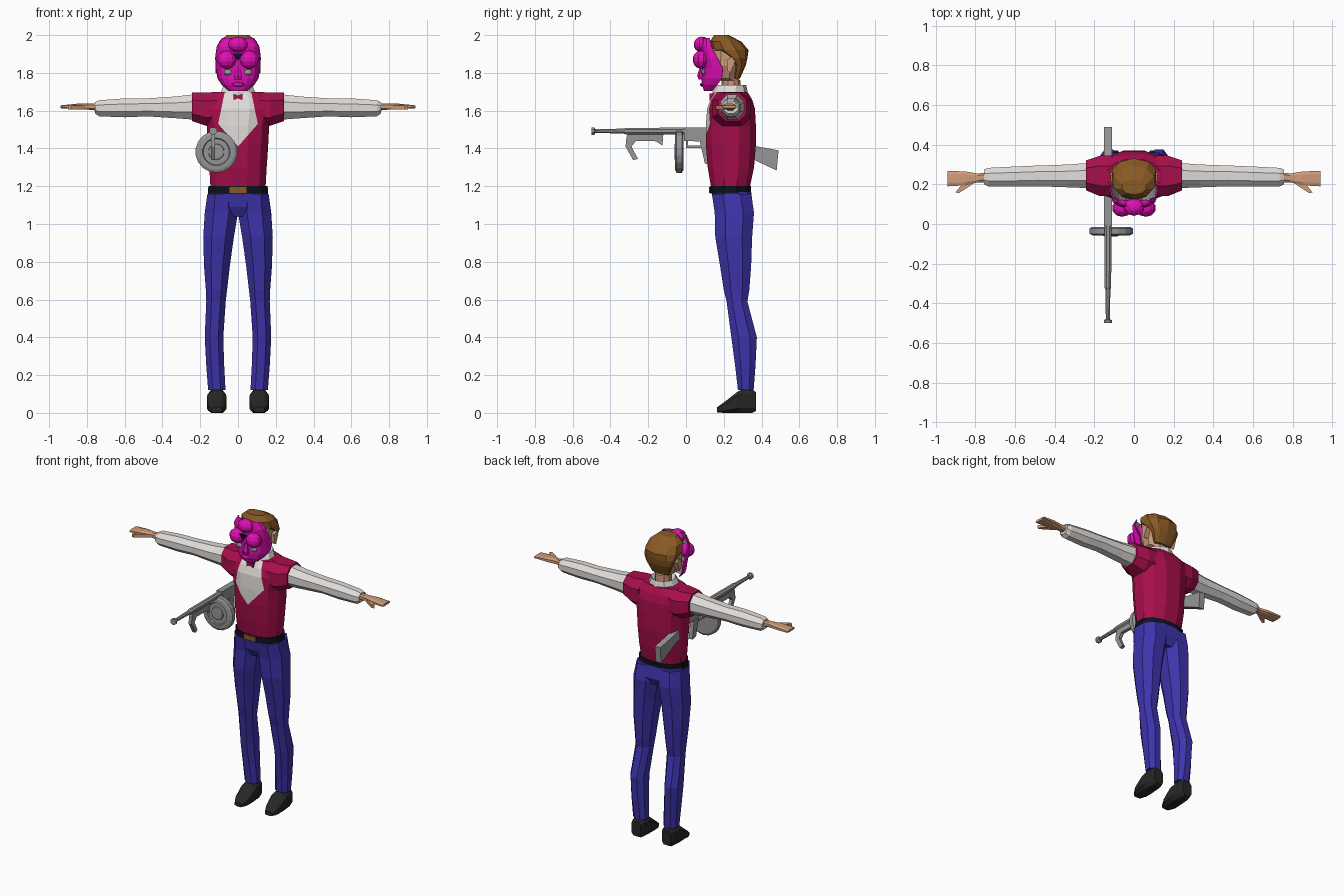
import bpy
import bmesh
import math
from mathutils import Vector

cube = bpy.data.objects.get("Cube")
if cube:
    bpy.data.objects.remove(cube, do_unlink=True)


def paint(name, *rgb):
    """One flat material from display values."""
    colour = [((c / 255 + .055) / 1.055) ** 2.4 for c in rgb] + [1]
    mat = bpy.data.materials.new(name)
    mat.use_nodes = True
    mat.diffuse_color = colour
    shader = next(n for n in mat.node_tree.nodes if n.type == 'BSDF_PRINCIPLED')
    shader.inputs["Base Color"].default_value = colour
    return mat


crimson = paint("crimson vest", 168, 14, 76)
blue = paint("blue trousers", 62, 52, 172)
pink = paint("pink mask", 225, 14, 180)
brown = paint("brown hair", 138, 90, 36)
skin = paint("skin", 208, 156, 122)
white = paint("white shirt", 224, 220, 217)
grey = paint("grey metal", 150, 150, 150)
black = paint("black shoe", 38, 38, 38)
navy = paint("dark belt", 14, 16, 28)
X, Y, Z = range(3)


def finish(name, bm, mats, mirror=False, recalc=True):
    if recalc:
        bmesh.ops.recalc_face_normals(bm, faces=bm.faces)
    mesh = bpy.data.meshes.new(name)
    bm.to_mesh(mesh)
    bm.free()
    for mat in mats:
        mesh.materials.append(mat)
    obj = bpy.data.objects.new(name, mesh)
    bpy.context.collection.objects.link(obj)
    if mirror:
        obj.modifiers.new("Mirror", 'MIRROR')
    return obj


def place(axis, pos, a, b):
    co = [a, b]
    co.insert(axis, pos)
    return Vector(co)


def loft_mesh(axis, rings, sides=8, power=1.0):
    """Skin rings given as (position, a0, a1, b0, b1) bounds."""
    bm = bmesh.new()
    reach = math.cos(math.pi / sides)

    def bend(v):
        return math.copysign(abs(v / reach) ** power, v)

    loops = []
    for pos, a0, a1, b0, b1 in rings:
        loop = []
        for i in range(sides):
            t = math.tau * (i + .5) / sides
            a = (a0 + a1) / 2 + bend(math.cos(t)) * (a1 - a0) / 2
            b = (b0 + b1) / 2 + bend(math.sin(t)) * (b1 - b0) / 2
            loop.append(bm.verts.new(place(axis, pos, a, b)))
        loops.append(loop)
    for low, high in zip(loops, loops[1:]):
        for i in range(sides):
            j = (i + 1) % sides
            bm.faces.new((low[i], low[j], high[j], high[i]))
    bm.faces.new(loops[0])
    bm.faces.new(loops[-1])
    return bm


def loft(name, mat, axis, rings, mirror=False, **shape):
    return finish(name, loft_mesh(axis, rings, **shape), [mat], mirror)


def centred(*rings):
    return [(z, -w, w, y0, y1) for z, w, y0, y1 in rings]


def round_rings(x, z, *rings):
    return [(y, x - r, x + r, z - r, z + r) for y, r in rings]


def plate(name, mat, axis, lo, hi, outline, mirror=False):
    """Extrude a flat outline along an axis."""
    bm = bmesh.new()
    ends = [[bm.verts.new(place(axis, p, a, b)) for a, b in outline] for p in (lo, hi)]
    for end in ends:
        bm.faces.new(end)
    for i in range(len(outline)):
        j = (i + 1) % len(outline)
        bm.faces.new((ends[0][i], ends[0][j], ends[1][j], ends[1][i]))
    return finish(name, bm, [mat], mirror)


def ball(name, mat, centre, radii, mirror=False):
    bm = bmesh.new()
    bmesh.ops.create_uvsphere(bm, u_segments=10, v_segments=7, radius=1)
    for v in bm.verts:
        v.co = Vector(c + r * p for c, r, p in zip(centre, radii, v.co))
    return finish(name, bm, [mat], mirror)


# Vest with the shirt front cut into its faces
bm = loft_mesh(Z, centred(
    (1.18, .145, .135, .335), (1.3, .152, .115, .36), (1.42, .16, .105, .37),
    (1.52, .165, .105, .37), (1.61, .19, .112, .365), (1.66, .19, .13, .35),
    (1.7, .13, .155, .325)), sides=12, power=.85)
top, wide, tip = (.07, 1.7), (.105, 1.53), (0, 1.41)
for side in (-1, 1):
    for (px, pz), (qx, qz) in ((top, wide), (wide, tip)):
        bmesh.ops.bisect_plane(bm, geom=[*bm.verts, *bm.edges, *bm.faces],
                               plane_co=(side * px, 0, pz),
                               plane_no=(qz - pz, 0, side * (px - qx)))
for face in bm.faces:
    c = face.calc_center_median()
    (ax, az), (bx, bz) = (top, wide) if c.z > wide[1] else (wide, tip)
    edge = bx + (ax - bx) * (c.z - bz) / (az - bz)
    if c.y < .2 and c.z > tip[1] and abs(c.x) < edge:
        face.material_index = 1
finish("vest", bm, [crimson, white])
loft("vest_shoulders", crimson, X, [
    (.11, .14, .345, 1.52, 1.7), (.17, .14, .345, 1.52, 1.695),
    (.243, .17, .32, 1.545, 1.695)], mirror=True, power=.8)

# Collar and bow tie
loft("collar", white, Z, centred(
    (1.66, .1, .145, .325), (1.7, .09, .145, .322), (1.735, .075, .165, .315),
    (1.7, .055, .185, .29)), sides=10)
plate("bow_tie", crimson, Y, .125, .15, [
    (-.025, 1.69), (0, 1.68), (.025, 1.69), (.025, 1.655), (0, 1.665), (-.025, 1.655)])

# Sleeves and hands
loft("sleeves", white, X, [
    (.2, .18, .31, 1.55, 1.69), (.33, .185, .3, 1.56, 1.675),
    (.48, .19, .295, 1.57, 1.665), (.6, .188, .29, 1.565, 1.665),
    (.735, .19, .283, 1.57, 1.655), (.757, .2, .275, 1.585, 1.645)], mirror=True)
loft("hands", skin, X, [
    (.74, .21, .26, 1.6, 1.64), (.79, .21, .255, 1.605, 1.637),
    (.85, .195, .265, 1.607, 1.637), (.94, .19, .268, 1.613, 1.628)],
    mirror=True, power=.7)
plate("thumbs", skin, X + Z, 1.607, 1.627, [
    (.79, .22), (.86, .21), (.9, .16), (.885, .155), (.83, .19)], mirror=True)

# Belt, buckle, trousers and shoes
loft("belt", navy, Z, centred((1.162, .16, .128, .343), (1.2, .157, .128, .343)),
     sides=12, power=.85)
plate("buckle", brown, Y, .121, .13, [
    (-.045, 1.165), (.045, 1.165), (.045, 1.197), (-.045, 1.197)])
loft("trouser_seat", blue, Z, centred(
    (1.17, .157, .135, .345), (1.09, .168, .15, .355), (1.04, .07, .18, .33)),
    sides=12, power=.85)
loft("trouser_legs", blue, Z, [
    (1.16, .01, .162, .137, .345), (1.06, 0, .176, .152, .36),
    (.93, .022, .184, .155, .35), (.78, .043, .18, .18, .345),
    (.65, .058, .17, .2, .335), (.59, .065, .168, .215, .325),
    (.4, .078, .176, .24, .375), (.25, .073, .168, .26, .368),
    (.12, .066, .158, .275, .358)], mirror=True, power=.9)
loft("shoes", black, Y, [
    (.165, .085, .14, .003, .03), (.2, .068, .158, 0, .055),
    (.27, .06, .164, 0, .11), (.3, .065, .16, 0, .125),
    (.35, .072, .152, 0, .125), (.37, .08, .146, .01, .11)], mirror=True, power=.6)

# Head, ears and hair
loft("head", skin, Z, centred(
    (1.67, .052, .19, .285), (1.76, .052, .19, .285), (1.77, .07, .135, .275),
    (1.84, .098, .125, .295), (1.93, .098, .13, .3)), sides=10)
plate("ears", skin, X, .085, .118, [
    (.215, 1.87), (.245, 1.885), (.26, 1.86), (.235, 1.8), (.22, 1.81)], mirror=True)
loft("hair", brown, Z, centred(
    (1.77, .06, .25, .285), (1.84, .09, .25, .315), (1.88, .108, .215, .323),
    (1.92, .112, .14, .327), (1.965, .1, .13, .29), (2, .06, .15, .225)),
    sides=10, power=.9)

# Mask: open curved shell with a grey lining
bm = bmesh.new()
rows = []
for z, half, front, back in (
        (1.985, .085, .09, .125), (1.94, .113, .08, .135), (1.88, .121, .08, .165),
        (1.82, .118, .085, .195), (1.77, .108, .082, .19), (1.735, .085, .085, .165),
        (1.705, .05, .095, .14)):
    row = []
    for i in range(9):
        t = math.pi * i / 8
        x = -half * math.copysign(abs(math.cos(t)) ** .8, math.cos(t))
        row.append(bm.verts.new((x, back - (back - front) * math.sin(t) ** .8, z)))
    rows.append(row)
for upper, lower in zip(rows, rows[1:]):
    for i in range(8):
        bm.faces.new((upper[i], lower[i], lower[i + 1], upper[i + 1]))
mask = finish("mask", bm, [pink, grey], recalc=False)
shell = mask.modifiers.new("Thickness", 'SOLIDIFY')
shell.thickness = .008
shell.offset = -1
shell.material_offset = 1

# Mask features
ball("mask_brow_knob", pink, (0, .085, 1.95), (.055, .045, .042))
ball("mask_side_knobs", pink, (.06, .08, 1.87), (.052, .045, .048), mirror=True)
plate("mask_dark_notch", navy, Y, .05, .058, [(-.026, 1.902), (.026, 1.902), (0, 1.865)])
ball("mask_eyes", grey, (.053, .094, 1.803), (.024, .014, .016), mirror=True)
loft("mask_nose", pink, Z, centred(
    (1.765, .022, .07, .1), (1.785, .02, .062, .1), (1.83, .01, .075, .1)), sides=6)
ball("mask_lips", pink, (0, .088, 1.738), (.04, .014, .011))

# Gun: barrel, receiver, grips, drum and stock
gx = -.132
loft("gun_barrel", grey, Y, round_rings(
    gx, 1.492, (-.5, .02), (-.485, .02), (-.48, .01), (-.33, .013), (-.32, .017), (0, .018)))
loft("gun_receiver", grey, Y, [
    (-.01, gx - .02, gx + .02, 1.44, 1.512), (.28, gx - .02, gx + .02, 1.43, 1.51)],
    sides=4)
plate("gun_foregrip", grey, X, gx - .011, gx + .011, [
    (-.315, 1.46), (-.31, 1.475), (-.12, 1.475), (-.125, 1.415), (-.16, 1.438),
    (-.265, 1.44), (-.288, 1.41), (-.255, 1.345), (-.28, 1.338), (-.32, 1.41)])
loft("gun_drum", grey, Y, round_rings(
    -.115, 1.382, (-.062, .03), (-.06, .04), (-.052, .042), (-.052, .068), (-.059, .072),
    (-.057, .095), (-.05, .109), (-.022, .109), (-.014, .095)), sides=18)
plate("gun_trigger_guard", grey, X, gx - .008, gx + .008, [
    (0, 1.45), (.01, 1.45), (.01, 1.415), (.08, 1.415), (.08, 1.403), (0, 1.403)])
plate("gun_rear_grip", grey, X, gx - .014, gx + .014, [
    (.07, 1.45), (.12, 1.45), (.14, 1.31), (.1, 1.32)])
plate("gun_stock", grey, X, gx - .02, gx + .02, [
    (.2, 1.46), (.37, 1.412), (.49, 1.39), (.48, 1.283), (.37, 1.335), (.2, 1.41)])
